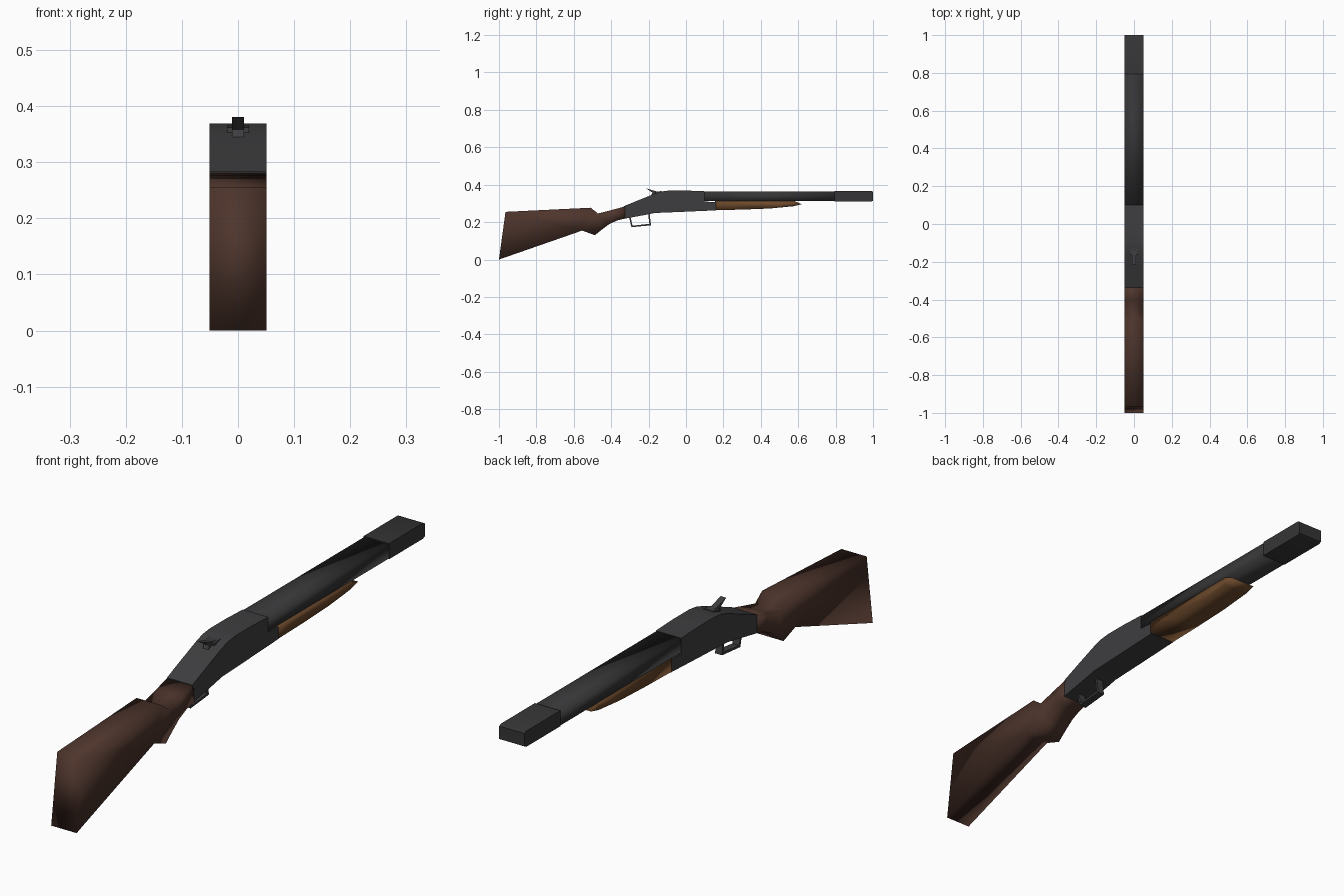
import bpy, bmesh


def material(name, r, g, b):
    m = bpy.data.materials.new(name)
    m.diffuse_color = (r, g, b, 1)
    return m


walnut = material("dark_walnut", 0.075, 0.035, 0.025)
oak = material("light_wood", 0.15, 0.066, 0.024)
steel = material("blued_steel", 0.036, 0.036, 0.038)
grey = material("receiver_steel", 0.048, 0.048, 0.051)


def slab(name, outline, half, mat, soft=False):
    """Extrude a (y, z) outline across x, symmetric about x = 0."""
    bm = bmesh.new()
    left = [bm.verts.new((-half, y, z)) for y, z in outline]
    right = [bm.verts.new((half, y, z)) for y, z in outline]
    bm.faces.new(left)
    bm.faces.new(right[::-1])
    n = len(outline)
    for i in range(n):
        j = (i + 1) % n
        bm.faces.new((left[i], right[i], right[j], left[j]))
    bmesh.ops.recalc_face_normals(bm, faces=bm.faces)
    bmesh.ops.triangulate(bm, faces=bm.faces)
    me = bpy.data.meshes.new(name)
    bm.to_mesh(me)
    bm.free()
    ob = bpy.data.objects.new(name, me)
    bpy.context.collection.objects.link(ob)
    me.materials.append(mat)
    bpy.context.view_layer.objects.active = ob
    ob.select_set(True)
    if soft:
        bpy.ops.object.shade_smooth()
    else:
        bpy.ops.object.shade_smooth_by_angle(angle=0.6)
    ob.select_set(False)
    return ob


W = 0.051  # shared half width

# butt, comb and wrist
slab("stock", [(-1, 0), (-0.965, 0.255), (-0.51, 0.277), (-0.47, 0.246),
               (-0.40, 0.264), (-0.325, 0.284), (-0.325, 0.22), (-0.37, 0.208),
               (-0.41, 0.19), (-0.45, 0.16), (-0.487, 0.13), (-0.555, 0.155)],
     W, walnut, True)

# receiver with a ledge running under the barrels
slab("receiver", [(-0.335, 0.284), (-0.25, 0.319), (-0.165, 0.353), (-0.13, 0.364),
                  (-0.09, 0.369), (0.0, 0.369), (0.10, 0.365), (0.10, 0.31),
                  (0.16, 0.307), (0.16, 0.263), (-0.02, 0.255), (-0.165, 0.249),
                  (-0.20, 0.242), (-0.335, 0.217)], W, grey)

# barrel and slightly taller muzzle section
slab("barrel", [(0.10, 0.363), (0.80, 0.363), (0.80, 0.312), (0.10, 0.312)], W - 0.001, steel, True)
slab("muzzle", [(0.795, 0.367), (0.99, 0.367), (1, 0.362), (1, 0.315),
                (0.99, 0.31), (0.795, 0.31)], W, steel)

# tapered fore-end
slab("fore_end", [(0.155, 0.313), (0.58, 0.313), (0.618, 0.296), (0.575, 0.285),
                  (0.45, 0.273), (0.30, 0.267), (0.155, 0.264)], W, oak, True)

# trigger guard: open band that follows a squared loop
slab("trigger_guard", [(-0.305, 0.23), (-0.292, 0.173), (-0.187, 0.183), (-0.195, 0.25),
                       (-0.203, 0.25), (-0.196, 0.191), (-0.286, 0.181), (-0.297, 0.23)],
     0.014, grey)

# hammer spur and its pivot block
slab("hammer", [(-0.215, 0.381), (-0.16, 0.365), (-0.12, 0.364), (-0.15, 0.345),
                (-0.19, 0.335), (-0.18, 0.358)], 0.011, grey)
slab("hammer_pivot", [(-0.165, 0.362), (-0.13, 0.366), (-0.13, 0.34), (-0.165, 0.34)], 0.02, grey)
